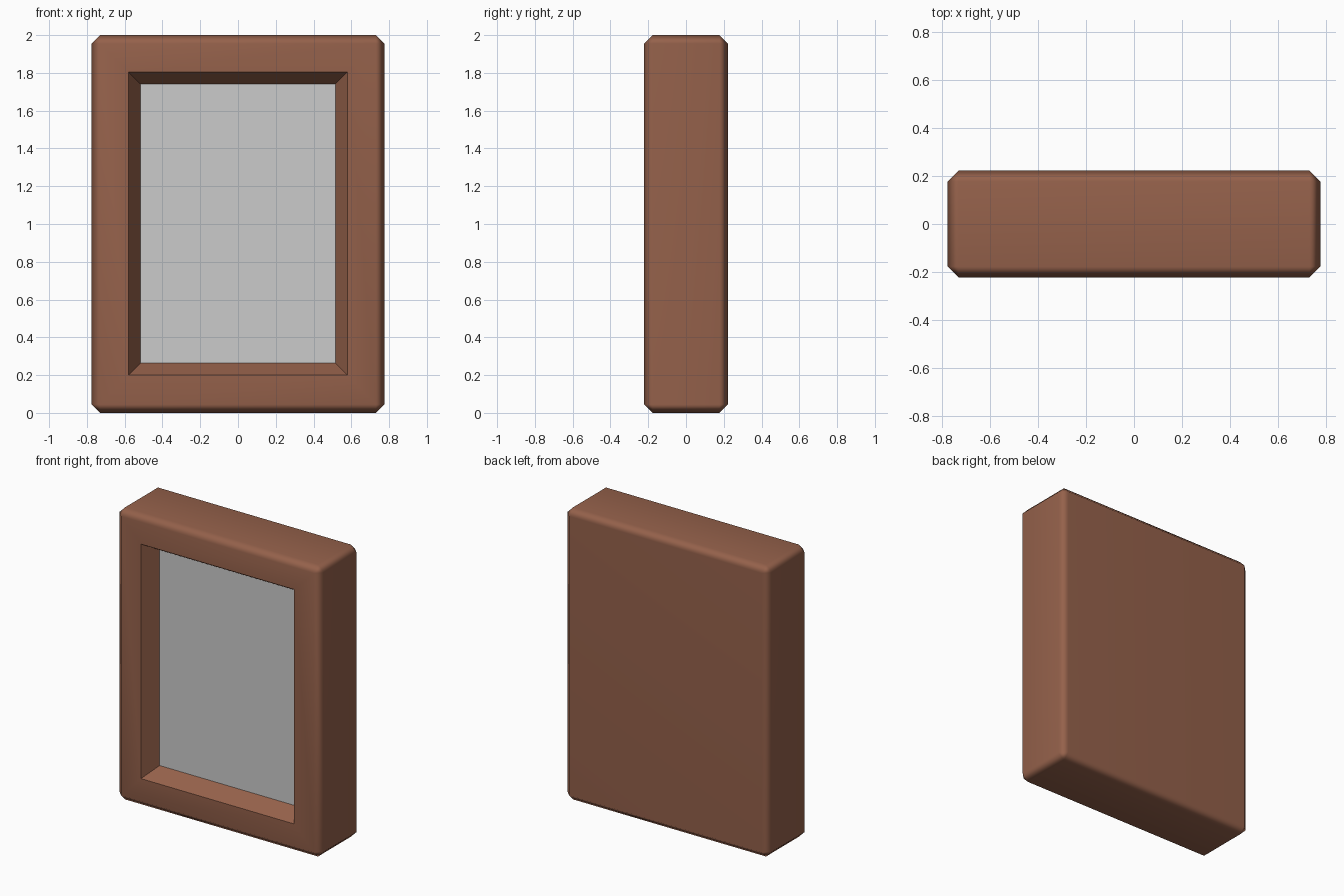
import bpy, bmesh
from mathutils import Vector

if "Cube" in bpy.data.objects:
    bpy.data.objects.remove(bpy.data.objects["Cube"])

W, D, H = 0.775, 0.222, 2.0      # half width, half depth, height
BEVEL, DEPTH = 0.045, 0.11
OUTER = (0.58, 0.20, 1.805)      # recess opening: half width, bottom, top
INNER = (0.515, 0.265, 1.74)     # recess floor


def rect(bm, size, y):
    hw, lo, hi = size
    return [bm.verts.new((x, y, z)) for x, z in
            ((-hw, lo), (hw, lo), (hw, hi), (-hw, hi))]


def make_object(name, bm):
    me = bpy.data.meshes.new(name)
    bm.to_mesh(me)
    bm.free()
    ob = bpy.data.objects.new(name, me)
    bpy.context.collection.objects.link(ob)
    return ob


# Chamfered wooden block
bm = bmesh.new()
bmesh.ops.create_cube(bm, size=1)
for v in bm.verts:
    v.co = Vector((v.co.x * 2 * W, v.co.y * 2 * D, (v.co.z + 0.5) * H))
bmesh.ops.bevel(bm, geom=bm.edges[:], offset=BEVEL, segments=1,
                profile=0.5, affect='EDGES')

# Front face becomes a border around a tapered recess
front = min(bm.faces, key=lambda f: f.calc_center_median().y)
corners = sorted(front.verts, key=lambda v: (v.co.z > 1, v.co.x * (1 if v.co.z < 1 else -1)))
bmesh.ops.delete(bm, geom=[front], context='FACES_ONLY')
loops = [corners, rect(bm, OUTER, -D), rect(bm, INNER, -D + DEPTH)]
walls = []
for step, (a, b) in enumerate(zip(loops, loops[1:])):
    for i in range(4):
        j = (i + 1) % 4
        f = bm.faces.new((a[i], a[j], b[j], b[i]))
        if step == 1:
            walls.append(f)
bm.normal_update()
for f in bm.faces:
    f.smooth = True
for f in walls:
    f.smooth = False
    for e in f.edges:
        e.smooth = False
frame = make_object("frame", bm)
wn = frame.modifiers.new("Weighted Normal", 'WEIGHTED_NORMAL')
wn.keep_sharp = True

wood = bpy.data.materials.new("brown wood")
wood.diffuse_color = (0.30, 0.12, 0.07, 1)
wood.use_nodes = True
wood.node_tree.nodes["Principled BSDF"].inputs["Base Color"].default_value = wood.diffuse_color
frame.data.materials.append(wood)

# Grey pane closing the recess
bm = bmesh.new()
bm.faces.new(rect(bm, INNER, -D + DEPTH))
bm.normal_update()
make_object("pane", bm)
